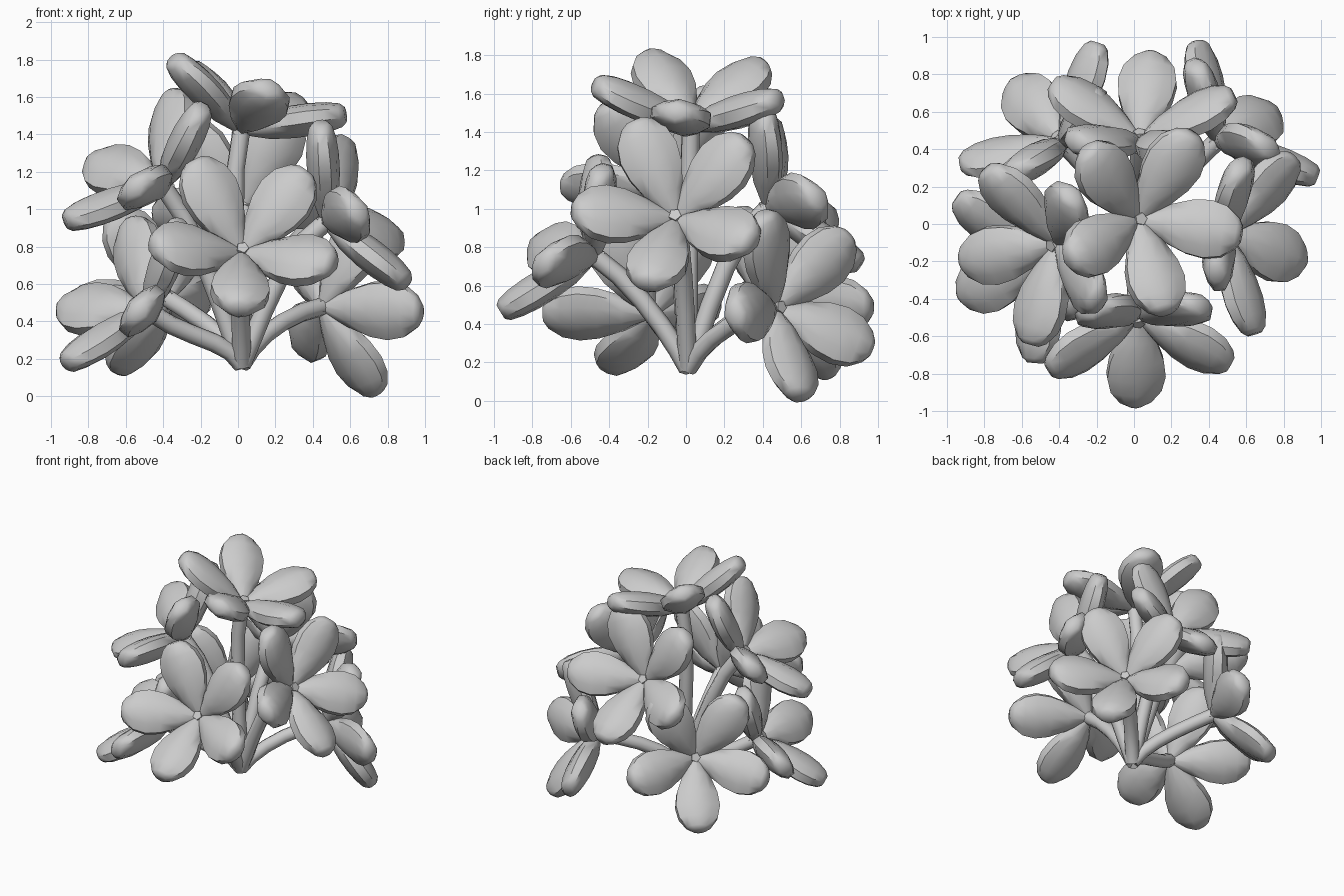
import bpy, bmesh, math
from mathutils import Vector, Matrix

if "Cube" in bpy.data.objects:
    bpy.data.objects.remove(bpy.data.objects["Cube"])

BASE = Vector((0.02, 0.01, 0.17))
CUP = math.radians(25)
# petal outline: distance along petal, half width, half thickness
PROFILE = [(0.01, 0.030, 0.036), (0.15, 0.098, 0.076), (0.28, 0.144, 0.088),
           (0.38, 0.157, 0.088), (0.47, 0.137, 0.08), (0.54, 0.085, 0.064),
           (0.565, 0.045, 0.042)]
# petal cross-section: gentle ridge with blunt edges
HALF = [(1, 0.36), (0.6, 0.76), (0, 1), (-0.6, 0.76), (-1, 0.36)]
SECTION = HALF + [(-x, -y) for x, y in HALF]


def add_petal(bm, centre, axis, radial):
    d = radial * math.cos(CUP) + axis * math.sin(CUP)
    side = axis.cross(radial).normalized()
    up = d.cross(side).normalized()
    rings = [[bm.verts.new(centre + d * s + side * (w * x) + up * (t * y - 0.006)) for x, y in SECTION]
             for s, w, t in PROFILE]
    n = len(SECTION)
    for a, b in zip(rings, rings[1:]):
        for i in range(n):
            j = (i + 1) % n
            bm.faces.new((a[i], a[j], b[j], b[i]))
    bm.faces.new(rings[0][::-1])
    bm.faces.new(rings[-1])


def add_flower(name, centre, axis, tip):
    c, a = Vector(centre), Vector(axis).normalized()
    r = Vector(tip) - c
    r = (r - a * r.dot(a)).normalized()
    bm = bmesh.new()
    for k in range(5):
        add_petal(bm, c, a, Matrix.Rotation(k * math.tau / 5, 3, a) @ r)
    # small five-sided centre
    rot = Matrix((r, a.cross(r), a)).transposed().to_4x4()
    bmesh.ops.create_cone(bm, cap_ends=True, segments=5, radius1=0.05, radius2=0.034, depth=0.11,
                          matrix=Matrix.Translation(c + a * 0.01) @ rot)
    bmesh.ops.recalc_face_normals(bm, faces=bm.faces)
    me = bpy.data.meshes.new(name)
    bm.to_mesh(me)
    bm.free()
    ob = bpy.data.objects.new(name, me)
    bpy.context.collection.objects.link(ob)
    bpy.context.view_layer.objects.active = ob
    ob.select_set(True)
    bpy.ops.object.shade_smooth_by_angle(angle=math.radians(50))
    ob.select_set(False)
    add_stem(name.replace("flower", "stem"), c, a)


def add_stem(name, c, a):
    # bent tube rising from the shared base into the back of the flower
    cu = bpy.data.curves.new(name, 'CURVE')
    cu.dimensions = '3D'
    cu.bevel_depth = 0.05
    cu.bevel_resolution = 2
    cu.use_fill_caps = True
    sp = cu.splines.new('POLY')
    p1, p2, n = BASE + Vector((c.x * 0.15, c.y * 0.15, 0.14)), c - a * 0.28, 5
    sp.points.add(n)
    for i in range(n + 1):
        t = i / n
        u = 1 - t
        p = BASE * u ** 3 + p1 * (3 * t * u * u) + p2 * (3 * t * t * u) + c * t ** 3
        sp.points[i].co = (*p, 1)
    bpy.context.collection.objects.link(bpy.data.objects.new(name, cu))


# name, centre, facing direction, tip of one petal
FLOWERS = [
    ("top_flower", (0.02, 0.025, 1.435), (0.30, 0.03, 0.94), (0.55, -0.05, 1.51)),
    ("front_flower", (0.02, -0.485, 0.76), (0.08, -0.83, 0.55), (0.0, -0.95, 0.40)),
    ("right_flower", (0.48, -0.05, 0.94), (0.87, -0.12, 0.46), (0.87, -0.205, 0.55)),
    ("back_flower", (0.03, 0.44, 1.015), (0.0, 0.85, 0.53), (0.09, 0.91, 0.73)),
    ("left_flower", (-0.405, -0.10, 1.13), (-0.66, -0.27, 0.70), (-0.92, -0.20, 0.93)),
    ("low_back_right_flower", (0.455, 0.455, 0.48), (0.72, 0.68, 0.15), (0.765, 0.615, 0.01)),
    ("low_back_left_flower", (-0.38, 0.435, 0.525), (-0.62, 0.68, 0.38), (-0.67, 0.79, 0.12)),
    ("low_front_left_flower", (-0.485, -0.18, 0.46), (-0.73, -0.36, 0.57), (-1.0, -0.42, 0.17)),
]
for f in FLOWERS:
    add_flower(*f)
